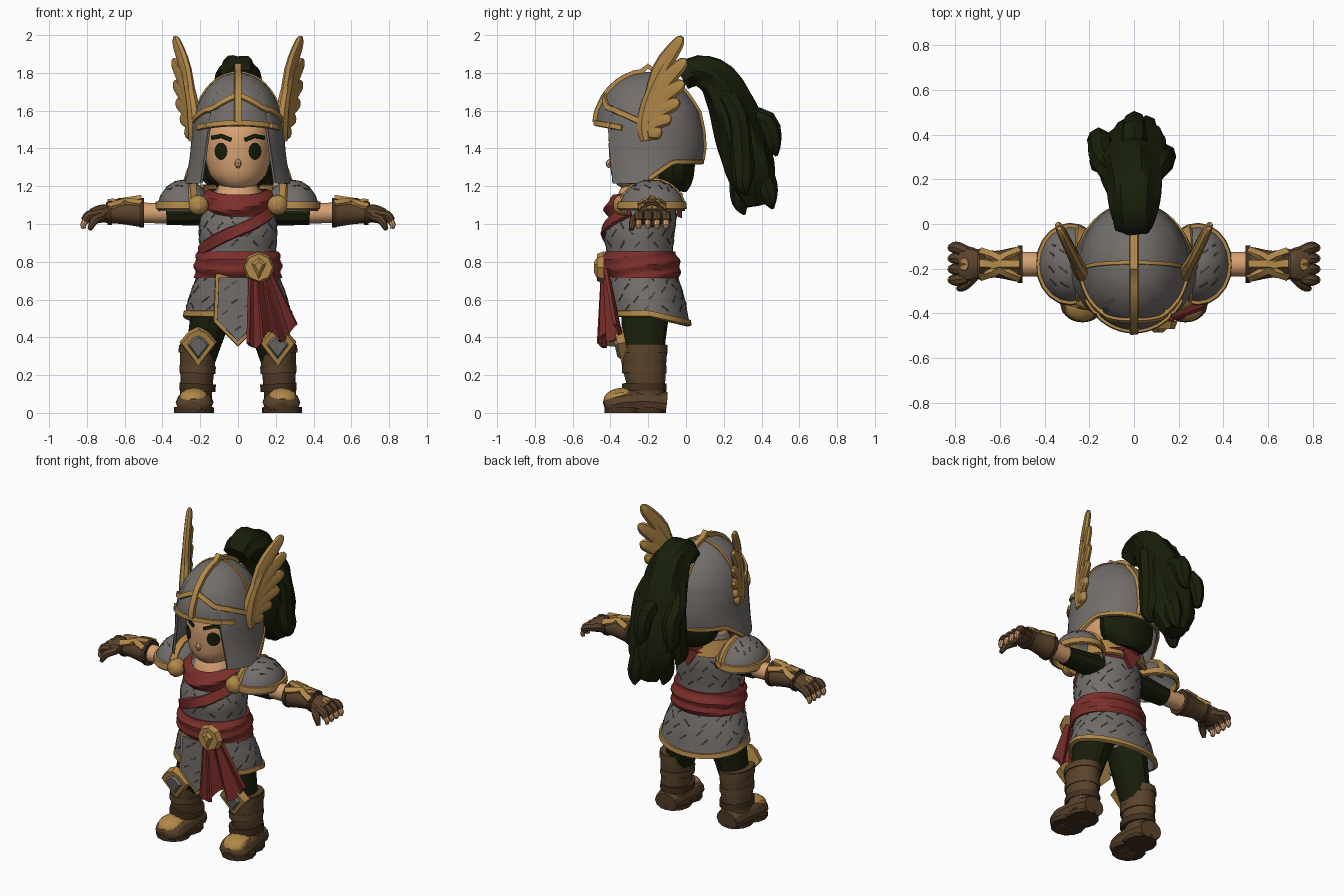
import bpy, bmesh, random
from math import sin, cos, pi, radians
from mathutils import Vector, Matrix
from mathutils.bvhtree import BVHTree

random.seed(4)
if "Cube" in bpy.data.objects:
    bpy.data.objects.remove(bpy.data.objects["Cube"])


def material(name, *rgb):
    m = bpy.data.materials.new(name)
    m.use_nodes = True
    m.diffuse_color = (*rgb, 1)
    shader = next(n for n in m.node_tree.nodes if n.type == 'BSDF_PRINCIPLED')
    shader.inputs["Base Color"].default_value = (*rgb, 1)
    shader.inputs["Roughness"].default_value = .8
    return m


STEEL = material("steel grey", .17, .155, .145)
MARK = material("dark steel", .06, .055, .05)
GOLD = material("old gold", .44, .245, .065)
SKIN = material("skin", .68, .36, .17)
RED = material("wine red", .2, .028, .024)
LEATHER = material("brown leather", .1, .055, .024)
SOLE = material("dark leather", .055, .03, .014)
DARK = material("green black", .009, .013, .003)


def finish(name, bm, mat, mirror=False):
    """Turn a bmesh into a shaded object and return a tree for surface lookups."""
    bmesh.ops.remove_doubles(bm, verts=bm.verts, dist=.0002)
    bmesh.ops.recalc_face_normals(bm, faces=bm.faces)
    bm.normal_update()
    for f in bm.faces:
        f.smooth = True
    for e in bm.edges:
        e.smooth = e.calc_face_angle(0) < radians(32)
    mesh = bpy.data.meshes.new(name)
    bm.to_mesh(mesh)
    tree = BVHTree.FromBMesh(bm)
    bm.free()
    mesh.materials.append(mat)
    ob = bpy.data.objects.new(name, mesh)
    bpy.context.collection.objects.link(ob)
    if mirror:
        ob.modifiers.new("Mirror", 'MIRROR')
    return tree


def grid(name, fn, nu, nv, mat, closed=True, caps=False, thick=0, mirror=False):
    """Surface swept by fn(u, v)."""
    bm = bmesh.new()
    cols = nu if closed else nu + 1
    rows = [[bm.verts.new(fn(u / nu, v / nv)) for u in range(cols)] for v in range(nv + 1)]
    for low, high in zip(rows, rows[1:]):
        for i in range(nu):
            j = (i + 1) % cols
            bm.faces.new((low[i], low[j], high[j], high[i]))
    if caps:
        bm.faces.new(rows[0])
        bm.faces.new(rows[-1])
    if thick:
        bmesh.ops.recalc_face_normals(bm, faces=bm.faces)
        bmesh.ops.solidify(bm, geom=bm.faces[:], thickness=thick)
    return finish(name, bm, mat, mirror)


def sample(rows, t):
    """Catmull-Rom through tuples."""
    n = len(rows) - 1
    i = min(int(t * n), n - 1)
    f = t * n - i
    quad = (rows[max(i - 1, 0)], rows[i], rows[i + 1], rows[min(i + 2, n)])
    return [b + f / 2 * (c - a + f * (2*a - 5*b + 4*c - d + f * (3*(b - c) + d - a)))
            for a, b, c, d in zip(*quad)]


def tube(name, rows, mat, side=(1, 0, 0), sides=12, cuts=3, ripple=0, mirror=True):
    """Elliptical tube through rows of (x, y, z, radius along side, other radius)."""
    def fn(u, v):
        s = sample(rows, v)
        ahead, behind = sample(rows, min(1, v + .01)), sample(rows, max(0, v - .01))
        t = (Vector(ahead[:3]) - Vector(behind[:3])).normalized()
        across = Vector(side)
        across = (across - t * across.dot(t)).normalized()
        a = 2 * pi * u
        k = 1 + ripple * sin(6 * a + 8 * v)
        p = Vector(s[:3]) + k * (across * s[3] * cos(a) + t.cross(across) * s[4] * sin(a))
        p.z = max(p.z, 0)
        return p
    return grid(name, fn, sides, (len(rows) - 1) * cuts, mat, caps=True, mirror=mirror)


def plate(name, outline, mat, place, thick, taper=.85, mirror=False):
    """Solid plate from an x-z outline, front towards -y."""
    bm = bmesh.new()
    back = [bm.verts.new(place @ Vector((x, 0, z))) for x, z in outline]
    mx, mz = (sum(c) / len(outline) for c in zip(*outline))
    front = [bm.verts.new(place @ Vector((mx + (x - mx) * taper, -thick, mz + (z - mz) * taper)))
             for x, z in outline]
    bm.faces.new(back)
    bm.faces.new(front)
    for i in range(len(back)):
        bm.faces.new((back[i - 1], back[i], front[i], front[i - 1]))
    return finish(name, bm, mat, mirror)


def project(tree, p, c):
    d = (p - c).normalized()
    loc, normal, _, _ = tree.ray_cast(c + d * 2, -d)
    if loc is None:
        return p, d
    return loc, normal if normal.dot(d) > 0 else -normal


def band(name, tree, paths, centre, width, lift, mat, steps=6, mirror=False):
    """Raised strips that follow a surface."""
    bm = bmesh.new()
    for path in paths:
        pts = [Vector(a).lerp(Vector(b), i / steps) for a, b in zip(path, path[1:]) for i in range(steps)]
        pts.append(Vector(path[-1]))
        hits = [project(tree, p, centre(p)) for p in pts]
        rows = []
        for i, (p, n) in enumerate(hits):
            along = hits[min(i + 1, len(hits) - 1)][0] - hits[max(i - 1, 0)][0]
            s = along.cross(n).normalized() * width / 2
            rows.append([bm.verts.new(q) for q in
                         (p - s - n * .008, p + s - n * .008, p + s * .8 + n * lift, p - s * .8 + n * lift)])
        for r, q in zip(rows, rows[1:]):
            for k in range(4):
                bm.faces.new((r[k - 1], r[k], q[k], q[k - 1]))
        bm.faces.new(rows[0])
        bm.faces.new(rows[-1])
    return finish(name, bm, mat, mirror)


def ring(table, a, z, grow=0):
    """Point at angle a on a body whose rows are (z, half width, front y, back y)."""
    z_in = min(max(z, table[-1][0]), table[0][0])
    for hi, lo in zip(table, table[1:]):
        if z_in >= lo[0]:
            f = (hi[0] - z_in) / (hi[0] - lo[0])
            w, yf, yb = (p + (q - p) * f for p, q in zip(hi[1:], lo[1:]))
            break
    return Vector(((w + grow) * cos(a), (yf + yb) / 2 + ((yb - yf) / 2 + grow) * sin(a), z))


def axis(p):
    return Vector((0, -.22, p.z))


def face_on(p):
    return p + Vector((0, 1, 0))


# Torso, scale skirt and marks
BODY = [(1.2, .1, -.3, -.1), (1.14, .17, -.36, -.06), (1.04, .2, -.41, -.05), (.95, .21, -.44, -.06),
        (.86, .2, -.42, -.07), (.76, .2, -.42, -.06), (.6, .26, -.41, -.01), (.46, .285, -.39, .015)]
torso = grid("torso_armour", lambda u, v: ring(BODY, 2*pi*u, 1.2 - .48*v), 28, 12, STEEL, caps=True)


def hem(a):
    return .51 - .05 * max(0, sin(a))


skirt = grid("scale_skirt", lambda u, v: ring(BODY, 2*pi*u, .78 + (hem(2*pi*u) - .78) * v, .006),
             32, 8, STEEL, thick=.015)
hem_path = [ring(BODY, pi*i/16, hem(pi*i/16) + .016) for i in range(33)]
band("skirt_hem", skirt, [hem_path], axis, .035, .01, GOLD, steps=1)
for name, tree, low, count in (("torso_scale_marks", torso, .9, 4), ("skirt_scale_marks", skirt, .56, 4)):
    marks = []
    for row in range(count):
        for k in range(12):
            a = 2*pi*(k + row % 2 / 2 + random.uniform(-.2, .2)) / 12
            z, tilt = low + .05*row + random.uniform(-.01, .01), random.choice((-.014, .014, .018))
            marks.append([ring(BODY, a - .08, z - tilt), ring(BODY, a + .08, z + tilt)])
    band(name, tree, marks, axis, .01, .003, MARK, steps=1)

# Pointed front panel
PANEL = [(-.12, .74), (.12, .74), (.13, .48), (0, .35), (-.13, .48)]
plate("front_panel_trim", PANEL, GOLD, Matrix.Translation((0, -.37, 0)), .052, .98)
inner = [(x * .86, .57 + (z - .57) * .88) for x, z in PANEL]
panel = plate("front_panel", inner, STEEL, Matrix.Translation((0, -.4, 0)), .03, .98)
dashes = [[(x - .015, -.4, z), (x + .015, -.4, z + .02)] for x, z in
          ((-.06, .65), (-.02, .58), (-.07, .52), (.01, .5), (0, .44), (.05, .56), (-.02, .68))]
band("panel_scale_marks", panel, dashes, face_on, .009, .003, MARK, steps=1)

# Sash, buckle and hanging cloth
grid("waist_sash", lambda u, v: ring(BODY, 2*pi*u, .855 - .14*v, .012 + .02*sin(pi*v) + .006*sin(14*v + 3*sin(2*pi*u))),
     32, 10, RED, caps=True)
band("chest_strap", torso, [[(.19, -.3, 1.07), (.12, -.4, 1.02), (-.1, -.4, .92), (-.2, -.28, .85)]],
     axis, .07, .014, RED)


def cloth(u, v):
    fold = .018 * sin(u * 17) * (.3 + v)
    return (.07 + .1*u + v*(-.01 + .15*u), -.45 + .02*u + v*(.09*u - .022) + fold,
            .76 - v*(.39 - .06*u + .035*sin(u * 11)))


grid("hanging_cloth", cloth, 20, 8, RED, closed=False, thick=.018)
octagon = [(.085*cos(pi*i/4), .085*sin(pi*i/4)) for i in range(8)]
plate("buckle", octagon, GOLD, Matrix.Translation((.11, -.435, .77)), .035)
plate("buckle_boss", [(0, .055), (.04, .02), (0, -.065), (-.04, .02)], GOLD,
      Matrix.Translation((.11, -.468, .77)), .018, .5)

# Neck, scarf and collar
tube("neck", [(0, -.225, 1.1, .15, .15), (0, -.22, 1.17, .12, .13), (0, -.21, 1.25, .08, .08)], SKIN, mirror=False)


def scarf(u, v):
    a = 2 * pi * u
    r = .1 + .08*sin(pi * (.2 + .7*v)) + .015*v + .008*sin(12*v + 3*a)
    dip = max(0, -sin(a))
    return (r * cos(a) * 1.05, -.22 + r * sin(a) * 1.08 - .02*dip*v, 1.185 - .03*dip - v*(.09 + .06*dip))


grid("scarf", scarf, 28, 9, RED)
grid("back_collar", lambda u, v: ((.2 + .02*v)*cos(pi*u), -.18 + (.13 + .03*v)*sin(pi*u), 1.21 - .1*v),
     16, 3, GOLD, closed=False, thick=.02)
plate("back_cloth_tip", [(-.07, 1.14), (.07, 1.14), (0, 1.03)], RED, Matrix.Translation((0, -.02, 0)), .03)

# Shoulder plates
pad = grid("shoulder_plates", lambda u, v: (.285 + .145*cos(2*pi*u)*cos(v*pi/2), -.18 + .175*sin(2*pi*u)*cos(v*pi/2),
           1.07 + .165*sin(v*pi/2)), 20, 6, STEEL, mirror=True)
pad_mid = Vector((.285, -.18, 1.07))
rim = [pad_mid + Vector((.15*cos(pi*i/10), .18*sin(pi*i/10), .03)) for i in range(21)]
arch = [pad_mid + Vector((-.06, .2*cos(pi*i/8), .03 + .2*sin(pi*i/8))) for i in range(9)]
band("shoulder_trim", pad, [rim, arch], lambda p: pad_mid, .046, .012, GOLD, steps=2, mirror=True)
chips = [[pad_mid + Vector((x - .02, y, .15)), pad_mid + Vector((x + .02, y + .03, .15))]
         for x in (.03, .1) for y in (-.12, -.04, .04, .1)]
band("shoulder_marks", pad, chips, lambda p: pad_mid, .01, .003, MARK, steps=1, mirror=True)
tube("shoulder_clasps", [(.21, -.31, 1.1, .055, .055), (.21, -.36, 1.1, .05, .05), (.21, -.385, 1.1, .015, .02)], GOLD)

# Arms and gauntlets
Y = (0, 1, 0)
tube("sleeves", [(.14, -.18, 1.06, .085, .07), (.38, -.18, 1.05, .065, .055)], DARK, Y)
tube("forearms", [(.35, -.18, 1.055, .052, .052), (.54, -.18, 1.06, .057, .055)], SKIN, Y)
cuff = tube("gauntlets", [(.5, -.18, 1.06, .08, .078), (.54, -.18, 1.06, .075, .072), (.62, -.18, 1.06, .06, .06),
            (.7, -.18, 1.06, .068, .055)], LEATHER, Y)
for name, x, r in (("elbow_cuffs", .51, .083), ("wrist_cuffs", .68, .07)):
    tube(name, [(x - .012, -.18, 1.06, r, r * .95), (x + .012, -.18, 1.06, r, r * .95)], SOLE, Y)
edges = [[(.51, -.18 + s*.06, 1.13), (.6, -.18 + s*.025, 1.13), (.69, -.18 + s*.055, 1.13)] for s in (-1, 0, 1)]
band("gauntlet_plates", cuff, edges, lambda p: p - Vector((0, 0, 1)), .04, .014, GOLD, steps=3, mirror=True)
tube("palms", [(.68, -.18, 1.055, .055, .045), (.72, -.18, 1.055, .075, .048), (.775, -.18, 1.04, .085, .04)], LEATHER, Y)
tube("hand_studs", [(.75, -.18, 1.07, .04, .03), (.76, -.18, 1.09, .028, .02)], GOLD, Y)
for i in range(4):
    y = -.25 + .048*i
    tube("glove_finger", [(.75, y*.8 - .04, 1.05, .027, .026), (.79, y, 1.045, .027, .026),
                          (.812, y, 1.015, .023, .022)], LEATHER, Y, sides=8)
    tube("fingertip", [(.805, y, 1.02, .018, .018), (.82, y, .995, .017, .016), (.815, y, .975, .01, .01)],
         SKIN, Y, sides=8, cuts=2)
tube("thumbs", [(.72, -.23, 1.04, .03, .028), (.76, -.275, 1.02, .025, .024), (.785, -.29, .97, .012, .012)], LEATHER, Y, sides=8)

# Legs and boots
tube("trousers", [(.12, -.21, .6, .12, .13), (.16, -.22, .45, .1, .12), (.2, -.22, .28, .08, .1)], DARK)
tube("boots", [(.21, -.22, .36, .098, .122), (.215, -.22, .25, .092, .115), (.22, -.21, .14, .085, .1),
               (.225, -.2, .03, .085, .09)], LEATHER, sides=16)
for name, z, grow, mat in (("boot_cuffs", .335, .01, LEATHER), ("boot_straps", .23, .006, LEATHER), ("ankle_straps", .135, .006, SOLE)):
    tube(name, [(.213, -.22, z + .02, .09 + grow, .112 + grow), (.215, -.22, z - .02, .09 + grow, .112 + grow)],
         mat, sides=16)
tube("boot_feet", [(.22, -.105, .05, .075, .06), (.225, -.2, .06, .09, .07), (.23, -.33, .055, .1, .065),
                   (.235, -.4, .04, .085, .055), (.237, -.43, .03, .04, .03)], LEATHER)
tube("soles", [(.223, -.21, .028, .095, .105), (.223, -.21, 0, .095, .105)], SOLE)
tube("toe_soles", [(.235, -.33, .03, .103, .102), (.235, -.33, 0, .103, .102)], SOLE)
tube("toe_caps", [(.23, -.3, .085, .07, .05), (.235, -.36, .08, .078, .05), (.237, -.405, .07, .062, .038),
                  (.237, -.428, .06, .03, .018)], GOLD)
tilt = Matrix.Translation((.21, -.315, .355)) @ Matrix.Rotation(radians(12), 4, 'X')
DIAMOND = [(-.1, .02), (-.05, .08), (0, .105), (.05, .08), (.1, .02), (0, -.115)]
plate("knee_trim", DIAMOND, GOLD, tilt, .045, .88, True)
plate("knee_plates", [(x * .7, z * .7) for x, z in DIAMOND], STEEL, tilt @ Matrix.Translation((0, -.03, 0)), .03, .65, True)

# Head and face
HEAD = [(1.56, .1, -.33, -.1), (1.5, .165, -.4, -.05), (1.42, .175, -.41, -.03), (1.33, .172, -.405, -.04),
        (1.26, .15, -.395, -.07), (1.21, .105, -.37, -.12), (1.18, .04, -.32, -.2)]
head = grid("head", lambda u, v: ring(HEAD, 2*pi*u, 1.56 - .38*v), 28, 14, SKIN, caps=True)
tube("nose", [(0, -.39, 1.345, .008, .008), (0, -.41, 1.32, .018, .016), (0, -.4, 1.3, .01, .01)], SKIN, sides=8, mirror=False)


def eye(u, v):
    p = Vector((.09 + .034*v*cos(2*pi*u), -.4, 1.385 + .046*v*sin(2*pi*u)))
    return project(head, p, face_on(p))[0] + Vector((0, -.007, 0))


grid("eyes", eye, 16, 2, DARK, mirror=True)
band("eyebrows", head, [[(.035, -.4, 1.445), (.09, -.4, 1.466), (.135, -.4, 1.457)]], face_on, .024, .008, DARK, mirror=True)
tube("nape_hair", [(0, -.08, 1.18, .1, .08), (0, -.07, 1.25, .17, .11), (0, -.07, 1.38, .18, .12)], DARK, mirror=False)

# Helmet shell with open face, cheek flaps and neck guard
HELM = [(1.805, .005, -.21, -.19), (1.79, .075, -.29, -.11), (1.75, .135, -.36, -.05), (1.69, .185, -.42, .01),
        (1.6, .226, -.465, .07), (1.5, .245, -.482, .093), (1.4, .25, -.48, .1), (1.32, .26, -.475, .085), (1.2, .285, -.47, .08)]
helm_mid = Vector((0, -.19, 1.5))


def brim(a):
    return 1.47 + .05 * max(0, -sin(a))


def shell_edge(a):
    if sin(a) < -.72:
        return brim(a)
    return 1.215 + .1 * max(0, min(1, sin(a) * 2 + .1))


shell = grid("helmet", lambda u, v: ring(HELM, 2*pi*u, 1.805 + (shell_edge(2*pi*u) - 1.805) * v**1.5),
             72, 16, STEEL, thick=.012)
nape_edge = [ring(HELM, radians(a), shell_edge(radians(a)) + .014) for a in range(0, 181, 6)]
brim_edge = [ring(HELM, radians(a), brim(radians(a)) + .014) for a in range(-150, -29, 5)]
band("nape_trim", shell, [nape_edge], axis, .026, .008, GOLD, steps=1)
chevron = [(-.23, -.24, 1.54), (-.12, -.42, 1.62), (0, -.45, 1.7), (.12, -.42, 1.62), (.23, -.24, 1.54)]
over_top = [(-.24, -.2, 1.55), (-.17, -.18, 1.72), (0, -.17, 1.82), (.17, -.18, 1.72), (.24, -.2, 1.55)]
for name, path, width, lift in (("brim_trim", brim_edge, .032, .012), ("brow_chevron", chevron, .034, .012),
                                ("cross_band", over_top, .02, .008),
                                ("crest", [(0, -.5, 1.54), (0, -.42, 1.7), (0, -.2, 1.83), (0, 0, 1.75)], .042, .02),
                                ("back_band", [(0, 0, 1.75), (0, .08, 1.6), (0, .1, 1.48), (0, .09, 1.34)], .1, .008)):
    band(name, shell, [path], lambda p: helm_mid, width, lift, GOLD)


# Helmet wings, swept outwards towards the back
def on_wing(y, z, thick, width):
    return (.338 + .47 * y + .02 * (z - 1.7), y, z, thick, width)


SWEEP = (1, -.47, 0)
for y, z, tip_y, tip_z in ((-.21, 1.58, -.02, 1.99), (-.2, 1.56, 0, 1.87), (-.2, 1.54, -.01, 1.75),
                           (-.2, 1.51, -.035, 1.65), (-.2, 1.49, -.08, 1.56), (-.22, 1.47, -.13, 1.48)):
    my, mz = (y + tip_y) / 2 - .025, (z + tip_z) / 2 + .02
    tube("wing_feather", [on_wing(y, z, .026, .03), on_wing(my, mz, .024, .05),
                          on_wing(tip_y*.8 + my*.2, tip_z*.8 + mz*.2, .02, .036), on_wing(tip_y, tip_z, .01, .012)],
         GOLD, SWEEP, sides=8)
tube("wing_leading_edge", [on_wing(-.21, 1.44, .03, .03), on_wing(-.22, 1.52, .036, .045), on_wing(-.2, 1.64, .032, .04),
                           on_wing(-.15, 1.77, .026, .03), on_wing(-.08, 1.9, .02, .015)], GOLD, SWEEP, sides=8)

# Ponytail plume with loose locks
tube("ponytail", [(0, -.02, 1.77, .08, .06), (0, .06, 1.81, .1, .085), (0, .17, 1.76, .12, .1), (-.01, .25, 1.6, .14, .12),
                  (0, .305, 1.42, .155, .13), (0, .35, 1.25, .14, .12), (.01, .38, 1.1, .06, .06)],
     DARK, sides=24, ripple=.09, mirror=False)
for x, y, z in ((-.14, .3, 1.2), (.13, .32, 1.15), (-.05, .31, 1.05), (.05, .46, 1.08), (0, .48, 1.36), (-.15, .4, 1.32)):
    tube("hair_lock", [(x*.4, .18, 1.73, .05, .05), (x*.9, .25 + y*.08, 1.58, .055, .06), (x, y*.75 + .06, z + .18, .06, .06),
                       (x*1.1, y - .02, z + .06, .045, .045), (x, y, z, .008, .008)], DARK, sides=8, ripple=.08, mirror=False)
